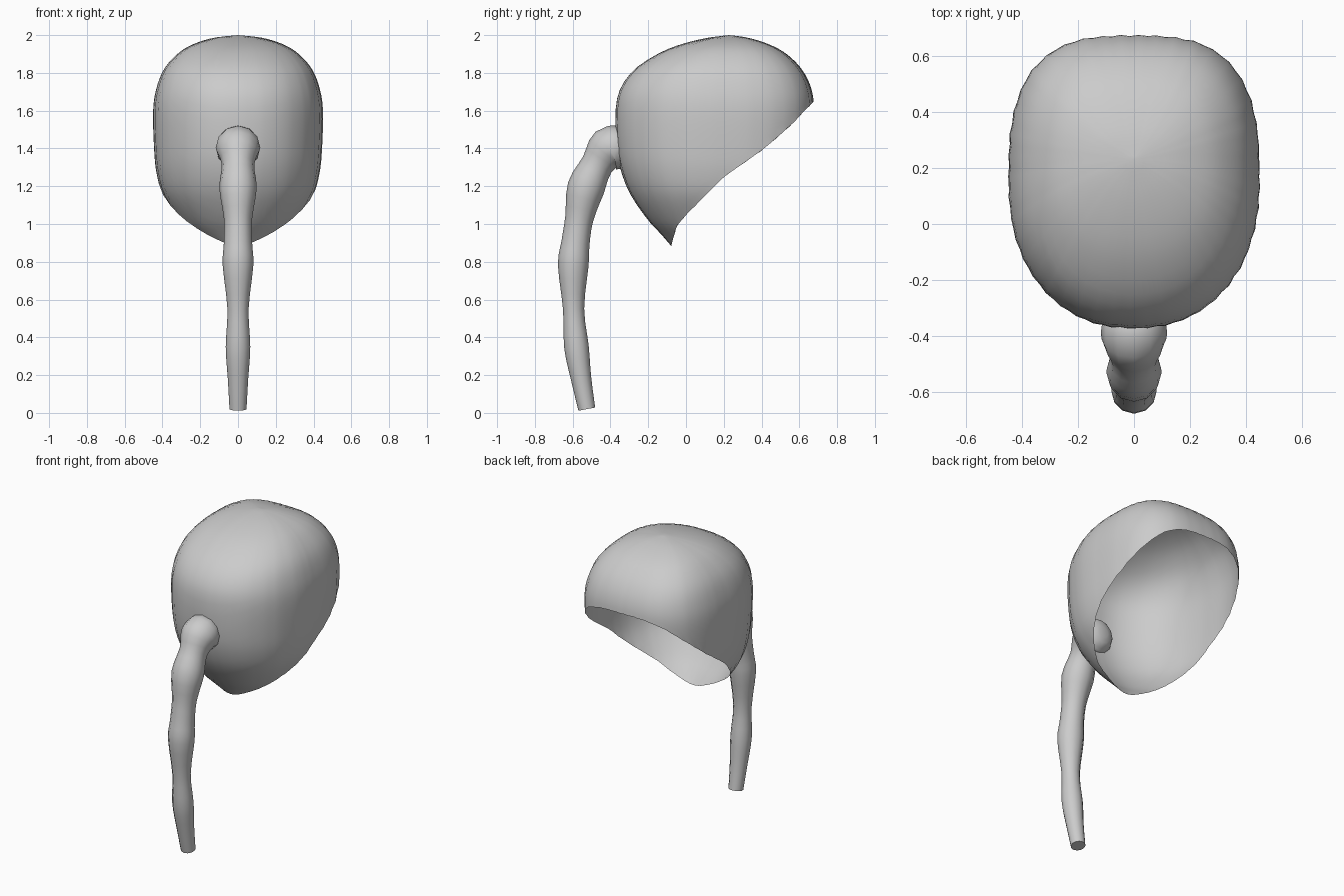
import bpy, bmesh, math, random
from mathutils import Vector

random.seed(4)
if "Cube" in bpy.data.objects:
    bpy.data.objects.remove(bpy.data.objects["Cube"])

grey = bpy.data.materials.new("light_grey")
grey.use_nodes = True
grey.diffuse_color = (0.6, 0.6, 0.6, 1)
grey.node_tree.nodes["Principled BSDF"].inputs["Base Color"].default_value = (0.6, 0.6, 0.6, 1)


def spline(rows, s):
    """Smooth curve through rows of numbers, s counted in rows."""
    i = max(0, min(int(s), len(rows) - 2))
    t = s - i
    p = [rows[max(0, min(i + k, len(rows) - 1))] for k in (-1, 0, 1, 2)]
    return [b + 0.5 * t * (c - a + t * (2 * a - 5 * b + 4 * c - d + t * (3 * (b - c) + d - a)))
            for a, b, c, d in zip(*p)]


def loft(name, rings, cap_start=False, cap_end=False):
    """Skin closed rings of equal length; a start ring of one point is welded."""
    bm = bmesh.new()
    grid = [[bm.verts.new(p) for p in ring] for ring in rings]
    n = len(grid[0])
    for a, b in zip(grid, grid[1:]):
        for i in range(n):
            j = (i + 1) % n
            bm.faces.new((a[i], b[i], b[j], a[j]))
    if cap_start:
        bm.faces.new(grid[0])
    if cap_end:
        bm.faces.new(grid[-1][::-1])
    bmesh.ops.remove_doubles(bm, verts=bm.verts, dist=0.0002)
    bmesh.ops.recalc_face_normals(bm, faces=bm.faces)
    mesh = bpy.data.meshes.new(name)
    bm.to_mesh(mesh)
    bm.free()
    obj = bpy.data.objects.new(name, mesh)
    bpy.context.collection.objects.link(obj)
    mesh.materials.append(grey)
    bpy.ops.object.select_all(action="DESELECT")
    obj.select_set(True)
    bpy.context.view_layer.objects.active = obj
    bpy.ops.object.shade_smooth_by_angle(angle=math.radians(50))
    return obj


# Hair cap sections: height, half width, front y, middle y, back y
SECTIONS = [
    (2.0, 0, .23, .23, .23), (1.985, .13, .11, .22, .33), (1.95, .24, -.03, .2, .44),
    (1.9, .32, -.15, .18, .53), (1.82, .39, -.27, .16, .61), (1.72, .43, -.345, .15, .66),
    (1.6, .448, -.372, .15, .675), (1.4, .443, -.366, .15, .66), (1.27, .43, -.34, .15, .65),
    (1.15, .395, -.29, .15, .6), (1.02, .31, -.2, .15, .5), (.95, .24, -.135, .15, .4),
    (.88, .13, -.075, .15, .3)]
# Hairline: height and y, from the tip up to the back
RIM = [(.88, -.08), (.99, -.05), (1.05, 0), (1.15, .1), (1.25, .2), (1.39, .4),
       (1.52, .55), (1.64, .665), (1.75, .8)]


def rim_y(z):
    for (z0, y0), (z1, y1) in zip(RIM, RIM[1:]):
        if z <= z1:
            return y0 + (y1 - y0) * (z - z0) / (z1 - z0)
    return 2.0


def cap_point(s, angle, pleat=0.0):
    z, w, front, mid, back = spline(SECTIONS, s)
    c, d = math.cos(angle), math.sin(angle)
    power = 2.9 if d > 0 else 2.2
    r = (abs(c) ** power + abs(d) ** power) ** (-1 / power) * (1 + pleat)
    return Vector((w * r * c, mid + (back - mid if d > 0 else mid - front) * r * d, z))


def rim_level(angle):
    """Section at which a strand meets the hairline."""
    last = len(SECTIONS) - 1
    for k in range(1, 601):
        s = last * k / 600
        p = cap_point(s, angle)
        if p.y > rim_y(p.z):
            return s
    return last


COLUMNS, LEVELS = 88, 28
angles = [2 * math.pi * (i + .5) / COLUMNS for i in range(COLUMNS)]
ends = [rim_level(a) for a in angles]
folds = [(1 if i % 2 else -1) * random.uniform(.4, 1.3) for i in range(COLUMNS)]
rings = []
for k in range(LEVELS + 1):
    ring = []
    for a, end, fold in zip(angles, ends, folds):
        s = end * k / LEVELS
        depth = .004 + .035 * math.exp(-s * 1.1)   # pleats deepen at the crown
        ring.append(cap_point(s, a, fold * depth))
    rings.append(ring)
loft("hair_cap", rings)

# Ponytail: y, z and radius along its middle line
TAIL = [(-.285, 1.405, .035), (-.305, 1.405, .085), (-.35, 1.405, .112), (-.41, 1.395, .116),
        (-.47, 1.315, .086), (-.53, 1.19, .099), (-.565, 1.03, .075), (-.585, .9, .075),
        (-.597, .78, .081), (-.595, .55, .056), (-.58, .35, .065), (-.555, .18, .054),
        (-.525, .02, .045)]
SIDES, STEPS = 12, 3
rings = []
count = (len(TAIL) - 1) * STEPS
for k in range(count + 1):
    s = k / STEPS
    y, z, r = spline(TAIL, s)
    y0, z0, _ = spline(TAIL, max(s - .1, 0))
    y1, z1, _ = spline(TAIL, min(s + .1, len(TAIL) - 1))
    across = Vector((0, z0 - z1, y1 - y0)).normalized()
    rings.append([Vector((0, y, z)) + r * (math.cos(t) * Vector((1, 0, 0)) + math.sin(t) * across)
                  for t in (2 * math.pi * i / SIDES for i in range(SIDES))])
loft("ponytail", rings, cap_start=True, cap_end=True)
